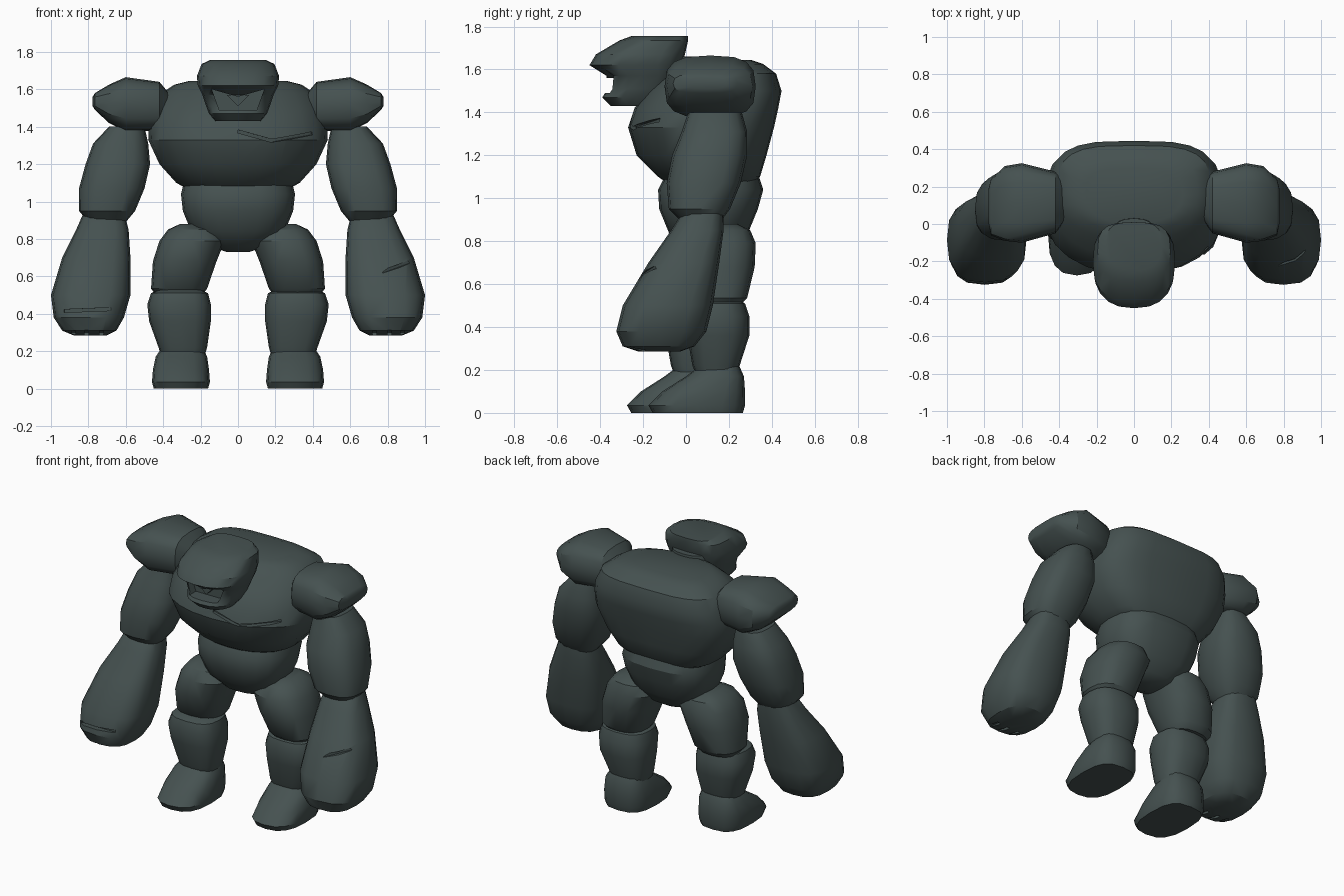
import bpy, bmesh, math
from mathutils import Matrix, Vector

cube = bpy.data.objects.get("Cube")
if cube:
    bpy.data.objects.remove(cube, do_unlink=True)

stone = bpy.data.materials.new("dark slate stone")
stone.use_nodes = True
COLOUR = (0.06, 0.083, 0.081, 1)
stone.diffuse_color = COLOUR
stone.node_tree.nodes["Principled BSDF"].inputs["Base Color"].default_value = COLOUR


def finish(name, bm):
    bmesh.ops.recalc_face_normals(bm, faces=bm.faces)
    mesh = bpy.data.meshes.new(name)
    bm.to_mesh(mesh)
    bm.free()
    obj = bpy.data.objects.new(name, mesh)
    bpy.context.collection.objects.link(obj)
    mesh.materials.append(stone)
    return obj


def loft(name, rings, front=2.5, back=2.5, side=1, dy=0, along_x=False, segs=20):
    """Skin rings of (position, low u, high u, low v, high v), rounded to a power."""
    bm = bmesh.new()
    loops = []
    for t, u0, u1, v0, v1 in rings:
        loop = []
        for i in range(segs):
            a = math.tau * i / segs
            c, s = math.cos(a), math.sin(a)
            p = 2 / (back if s > 0 else front)
            u = (u0 + u1) / 2 + (u1 - u0) / 2 * math.copysign(abs(c) ** p, c)
            v = (v0 + v1) / 2 + (v1 - v0) / 2 * math.copysign(abs(s) ** p, s)
            co = (t * side, u + dy, v) if along_x else (u * side, v + dy, t)
            loop.append(bm.verts.new(co))
        loops.append(loop)
    for a, b in zip(loops, loops[1:]):
        for i in range(segs):
            j = (i + 1) % segs
            bm.faces.new((a[i], a[j], b[j], b[i]))
    bm.faces.new(loops[0])
    bm.faces.new(loops[-1])
    return finish(name, bm)


def carve(obj, cutter):
    mod = obj.modifiers.new("carve", 'BOOLEAN')
    mod.operation, mod.solver, mod.object = 'DIFFERENCE', 'EXACT', cutter
    mod.use_self = True
    cutter.hide_render = True
    bpy.ops.object.select_all(action='DESELECT')
    bpy.context.view_layer.objects.active = obj
    obj.select_set(True)
    bpy.ops.object.modifier_apply(modifier=mod.name)
    bpy.data.objects.remove(cutter, do_unlink=True)


def crack(obj, start, end, depth=0.04, height=0.016):
    """Cut a thin groove between two points on the surface."""
    start, end = Vector(start), Vector(end)
    d = end - start
    bm = bmesh.new()
    bmesh.ops.create_cube(bm, size=1)
    rot = d.to_track_quat('X', 'Z').to_matrix().to_4x4()
    scale = Matrix.Diagonal((d.length, depth, height, 1))
    bm.transform(Matrix.Translation((start + end) / 2) @ rot @ scale)
    carve(obj, finish("crack_cutter", bm))


def prism(name, outline, y0, y1):
    bm = bmesh.new()
    face = bm.faces.new([bm.verts.new((x, y0, z)) for x, z in outline])
    new = bmesh.ops.extrude_face_region(bm, geom=[face])["geom"]
    moved = [g for g in new if isinstance(g, bmesh.types.BMVert)]
    bmesh.ops.translate(bm, verts=moved, vec=(0, y1 - y0, 0))
    return finish(name, bm)


parts = []

# Torso, with a jagged crack across the chest
torso = loft("torso", [
    (1.05, -.24, .24, -.06, .30), (1.10, -.33, .33, -.13, .345),
    (1.2, -.42, .42, -.23, .375), (1.33, -.48, .48, -.27, .41),
    (1.42, -.475, .475, -.24, .43), (1.5, -.45, .45, -.18, .445),
    (1.58, -.41, .41, -.09, .42), (1.625, -.34, .34, -.04, .36),
    (1.645, -.26, .26, 0, .3)], front=2.2, back=3.4, segs=24)
crack(torso, (0, -.26, 1.375), (.18, -.25, 1.325))
crack(torso, (.18, -.25, 1.325), (.40, -.13, 1.365))
parts.append(torso)

# Waist bowl
parts.append(loft("waist", [
    (.73, -.06, .06, .06, .18), (.76, -.15, .15, -.01, .23),
    (.84, -.25, .25, -.08, .29), (.95, -.295, .295, -.125, .335),
    (1.04, -.305, .305, -.13, .36), (1.1, -.29, .29, -.1, .34)], back=2.8))

# Head, with a recessed face under a V-shaped brow
head = loft("head", [
    (1.43, -.12, .12, -.35, -.1), (1.47, -.155, .155, -.39, -.09),
    (1.51, -.17, .17, -.365, -.07), (1.57, -.19, .19, -.37, -.04),
    (1.62, -.215, .215, -.45, -.02), (1.67, -.22, .22, -.42, -.005),
    (1.735, -.195, .195, -.31, .01), (1.757, -.15, .15, -.25, .01)],
    front=2.4, back=3.2)
carve(head, prism("face_cutter", [(-.14, 1.6), (0, 1.56), (.14, 1.6),
                                  (.1, 1.49), (-.1, 1.49)], -.6, -.29))
parts.append(head)
parts.append(prism("nose", [(-.06, 1.57), (.06, 1.57), (0, 1.51)], -.33, -.25))
parts.append(loft("neck", [
    (1.5, -.15, .15, -.2, .04), (1.66, -.12, .12, -.18, .03)]))

for side, label in ((1, "left"), (-1, "right")):
    # Shoulder boulder
    parts.append(loft(label + "_shoulder", [
        (.37, .02, .24, 1.42, 1.58), (.42, -.05, .28, 1.38, 1.64),
        (.6, -.1, .325, 1.375, 1.665), (.69, -.09, .31, 1.42, 1.625),
        (.765, -.06, .24, 1.49, 1.58), (.777, 0, .19, 1.51, 1.56)],
        front=3, back=3, side=side, along_x=True, segs=16))

    # Upper arm
    parts.append(loft(label + "_upper_arm", [
        (.89, .6, .8, -.02, .16), (.95, .55, .85, -.08, .205),
        (1.07, .5, .85, -.09, .255), (1.2, .47, .815, -.065, .285),
        (1.31, .48, .775, -.02, .285), (1.4, .5, .69, .01, .26)],
        front=2.7, back=2.7, side=side, segs=16))

    # Forearm and fist, with notches between the knuckles
    forearm = loft(label + "_forearm", [
        (.285, .7, .88, -.22, -.03), (.31, .65, .94, -.295, .04),
        (.38, .61, .985, -.325, .095), (.5, .575, 1.0, -.295, .125),
        (.7, .575, .94, -.175, .155), (.85, .585, .865, -.07, .175),
        (.93, .605, .83, -.02, .175), (.96, .65, .78, .02, .14)],
        front=2.8, back=2.8, side=side, segs=16)
    for x in (.73, .81, .88):
        crack(forearm, (x * side, -.32, .29), (x * side, -.19, .275),
              depth=.02, height=.05)
    if side > 0:
        crack(forearm, (.78, -.24, .625), (.955, -.14, .69))
    else:
        crack(forearm, (-.93, -.29, .415), (-.68, -.31, .425))
    parts.append(forearm)

    # The right leg stands a little further forward
    step = 0 if side > 0 else -.1
    parts.append(loft(label + "_thigh", [
        (.5, .19, .44, .04, .25), (.535, .165, .465, .0, .285),
        (.68, .115, .455, -.05, .32), (.79, .07, .42, -.05, .325),
        (.85, .1, .375, -.01, .3), (.88, .18, .31, .06, .24)],
        side=side, dy=step / 2, segs=16))
    parts.append(loft(label + "_shin", [
        (.17, .18, .41, .05, .24), (.22, .165, .425, .03, .25),
        (.36, .145, .475, .005, .295), (.45, .145, .485, -.01, .295),
        (.51, .16, .465, .01, .275), (.53, .2, .42, .06, .24)],
        front=2.8, back=2.6, side=side, dy=step, segs=16))
    parts.append(loft(label + "_foot", [
        (0, .16, .45, -.155, .265), (.035, .15, .46, -.175, .275),
        (.1, .155, .455, -.11, .275), (.17, .165, .44, .0, .27),
        (.215, .185, .41, .06, .25)],
        front=2.6, back=3, side=side, dy=step, segs=16))

# Smooth stone with crisp creases
bpy.ops.object.select_all(action='DESELECT')
for part in parts:
    part.select_set(True)
bpy.context.view_layer.objects.active = parts[0]
bpy.ops.object.shade_smooth_by_angle(angle=math.radians(32))
